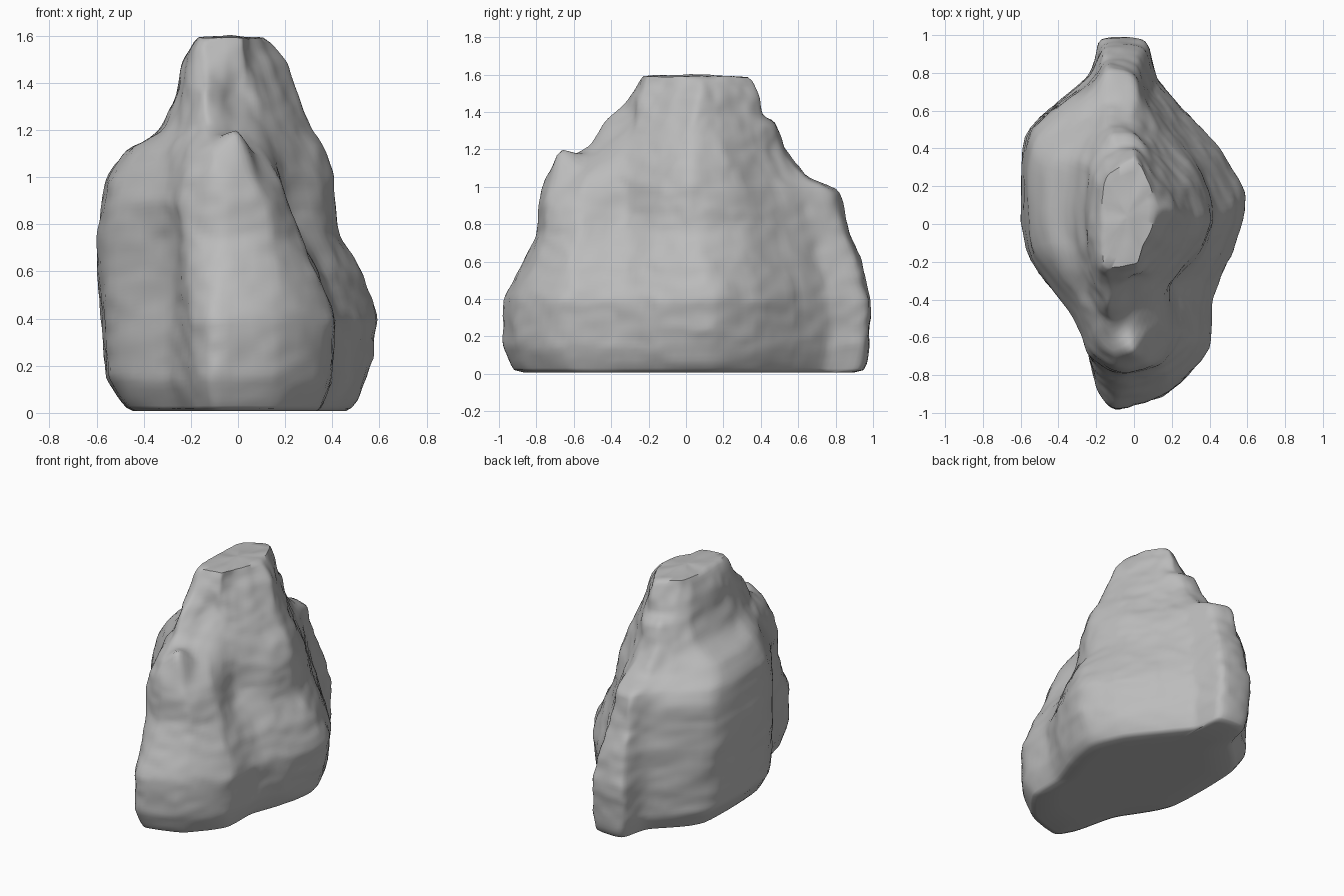
import bpy, bmesh, math
from mathutils import Vector, noise
from mathutils.geometry import interpolate_bezier

cube = bpy.data.objects.get("Cube")
if cube:
    bpy.data.objects.remove(cube, do_unlink=True)

# Horizontal outlines in centimetres, running from the front tip round the left flank
foot = [(-10, -100), (18, -91), (40, -66), (42, -38), (53, -14), (60, 14), (47, 38), (28, 59),
        (12, 78), (6, 98), (-17, 99), (-25, 78), (-59, 47), (-58, -15), (-30, -53), (-20, -87)]
waist = [(-6, -79), (13, -74), (22, -57), (22, -34), (36, -12), (41, 4), (35, 26), (20, 46),
         (7, 65), (0, 82), (-14, 86), (-24, 74), (-59, 46), (-59, -13), (-32, -50), (-24, -70)]
shoulder = [(-13, -53), (-6, -49), (4, -40), (14, -28), (24, -13), (31, 3), (26, 20), (14, 36),
            (6, 45), (-1, 51), (-13, 53), (-22, 46), (-32, 30), (-33, -10), (-26, -33), (-19, -46)]
crown = [(-14, -25), (-5, -24), (2, -21), (5, -12), (12, -2), (16, 8), (13, 16), (8, 25),
         (4, 32), (0, 36), (-6, 33), (-14, 27), (-19, 20), (-23, 0), (-22, -12), (-19, -22)]
base = [(x * .87, y * .92) for x, y in foot]
OUTLINES = [(0, base), (13, foot), (40, foot), (90, waist), (120, shoulder), (155, crown)]

# Height, then the extents -x, +x, -y, +y, in centimetres
EXTENTS = [
    (1, -46, 47, -91, 94), (5, -50, 51, -94, 97), (15, -56, 55, -98, 98),
    (40, -58, 60, -98, 99), (60, -60, 53, -87, 94), (75, -60, 43, -80, 88),
    (99, -56, 41, -78, 82), (104, -53, 40, -75, 67), (112, -47, 37, -68, 59),
    (116, -39, 34, -61, 56), (120, -33, 31, -53, 53), (134, -26, 26, -44, 48),
    (138, -26, 24, -42, 41), (148, -24, 21, -30, 39), (156, -20, 15, -25, 36),
    (159, -17, 11, -23, 33)]

# Local shapes: centre, radius, push
DENTS = [
    ((0, -.66, 1.12), .08, (.01, -.02, .1)),         # front spike
    ((-.02, -.34, 1.36), .1, (-.01, .06, 0)),        # hollow below the crown
    ((.27, -.36, .85), .15, (-.03, .02, 0)),         # hollow beside the front block
    ((-.13, .46, 1.33), .06, (0, .01, .02)),         # rear ledge tip
    ((-.32, -.52, .55), .2, (.02, .02, 0)),          # crease beside the front block
]


def spline_ring(points, per_span=7):
    """Closed, slightly taut curve through the points."""
    n, ring = len(points), []
    for i in range(n):
        a, b, c, d = (points[(i + k) % n] for k in (-1, 0, 1, 2))
        ring += interpolate_bezier(b, b + (c - a) * .11, c - (d - b) * .11, c, per_span + 1)[:-1]
    return ring


def bracket(table, h):
    """Neighbouring rows around a height and the blend between them."""
    for low, high in zip(table, table[1:]):
        if h <= high[0]:
            return low, high, max(0, (h - low[0]) / (high[0] - low[0]))
    return table[-2], table[-1], 1


def section(h):
    """Outline at a height, its outermost parts drawn to the extents there."""
    low, high, t = bracket(OUTLINES, h)
    ring = spline_ring([Vector((*p, h)).lerp(Vector((*q, h)), t) for p, q in zip(low[1], high[1])])
    low, high, t = bracket(EXTENTS, h)
    ext = [a + (b - a) * t for a, b in zip(low[1:], high[1:])]
    for axis in (0, 1):
        values = [p[axis] for p in ring]
        lo, hi = min(values), max(values)
        mid, half = (lo + hi) / 2, (hi - lo) / 2
        for p in ring:
            u = (p[axis] - mid) / half
            gap = ext[2 * axis + 1] - hi if u > 0 else ext[2 * axis] - lo
            p[axis] += gap * abs(u) ** 3
    return [Vector(p) / 100 for p in ring]


def weather(co):
    """Push in hollows and add a gently lumpy surface."""
    out = co.copy()
    for centre, radius, push in DENTS:
        out += Vector(push) * math.exp(-((co - Vector(centre)).length / radius) ** 2)
    lump = noise.noise_vector(co * 6) * .009 + noise.noise_vector(co * 14) * .007
    return out + lump * min(1, co.z * 8)


def shrink(ring, factor, lift):
    mid = sum(ring, Vector()) / len(ring)
    return [mid + (p - mid) * factor + Vector((0, 0, lift)) for p in ring]


# Stack the sections, closing them with shrinking rings at both ends
heights = [2, 3, 5, 7, 10, *range(13, 160, 2)]
rings = [section(h) for h in heights]
top, bottom = rings[-1], rings[0]
rings += [shrink(top, f, .012 * (1 - f)) for f in (.8, .55, .3, .1)]
rings = [shrink(bottom, f, -.012) for f in (.3, .7, .95)] + rings

bm = bmesh.new()
grid = [[bm.verts.new(p) for p in ring] for ring in rings]
for lower, upper in zip(grid, grid[1:]):
    for i in range(len(lower)):
        j = (i + 1) % len(lower)
        bm.faces.new((lower[i], lower[j], upper[j], upper[i]))
bm.faces.new(grid[0][::-1])
bm.faces.new(grid[-1])

# Soften the seams between sections, then weather the stone
body = [v for ring in grid[5:-6] for v in ring]
for _ in range(3):
    bmesh.ops.smooth_vert(bm, verts=body, factor=.5,
                          use_axis_x=True, use_axis_y=True, use_axis_z=True)
for v in bm.verts:
    v.co = weather(v.co)
bmesh.ops.recalc_face_normals(bm, faces=bm.faces)

mesh = bpy.data.meshes.new("boulder")
bm.to_mesh(mesh)
bm.free()
boulder = bpy.data.objects.new("boulder", mesh)
bpy.context.collection.objects.link(boulder)

# Plain grey stone
stone = bpy.data.materials.new("grey stone")
stone.use_nodes = True
colour = (.5, .5, .5, 1)
stone.diffuse_color = colour
stone.node_tree.nodes["Principled BSDF"].inputs["Base Color"].default_value = colour
mesh.materials.append(stone)

bpy.context.view_layer.objects.active = boulder
boulder.select_set(True)
bpy.ops.object.shade_smooth_by_angle(angle=math.radians(50))
